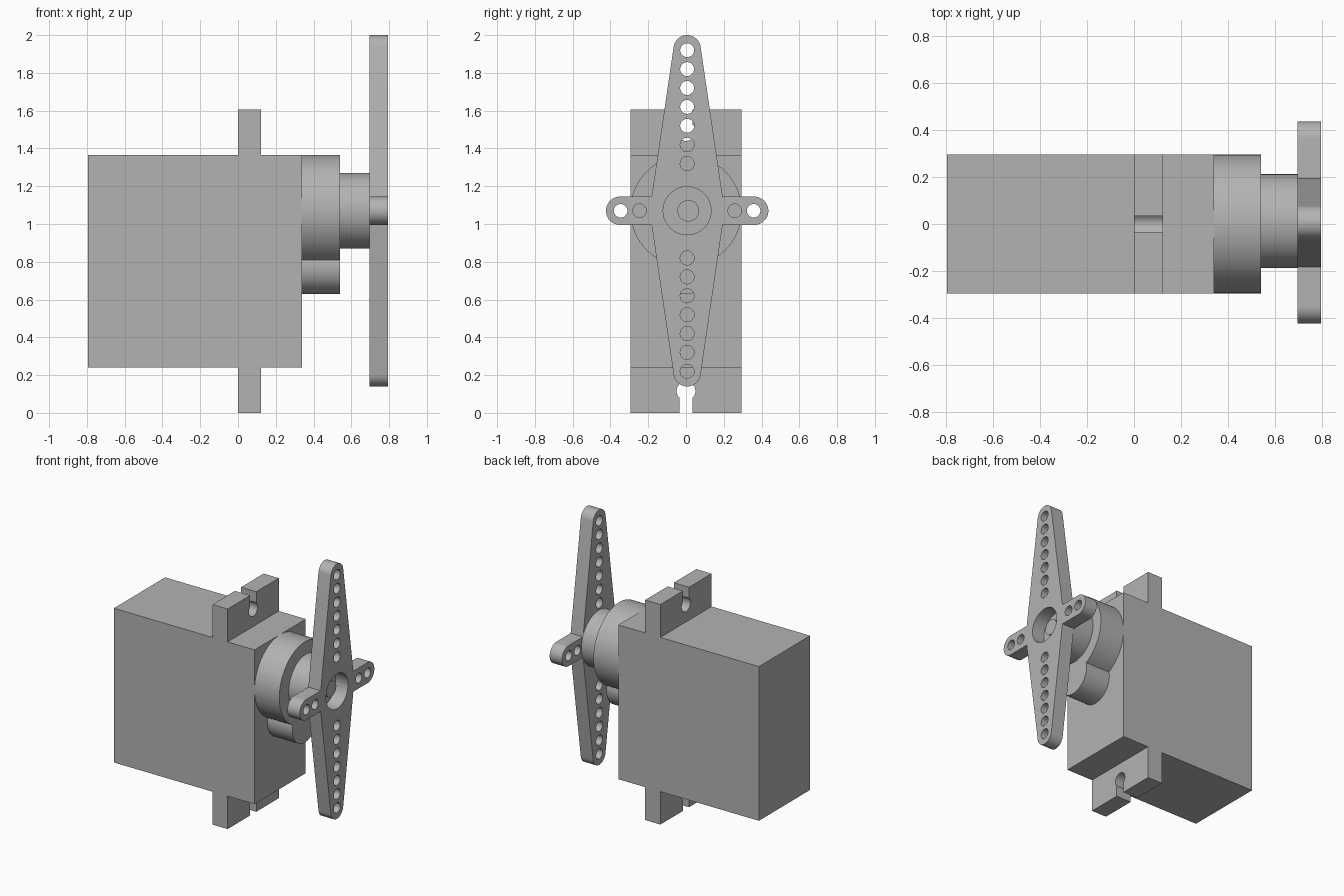
import bpy, bmesh, math
from mathutils import Matrix

if "Cube" in bpy.data.objects:
    bpy.data.objects.remove(bpy.data.objects["Cube"], do_unlink=True)

GREY = (0.45, 0.45, 0.45, 1)
mat = bpy.data.materials.new("plain grey")
mat.use_nodes = True
mat.diffuse_color = GREY
mat.node_tree.nodes["Principled BSDF"].inputs["Base Color"].default_value = GREY

AXIS_Z = 1.07   # height of the output shaft
HORN_Y = 0.012  # sideways offset of the horn

# Local x, y, z become world y, z, x
TO_SIDE = Matrix(((0, 0, 1, 0), (1, 0, 0, 0), (0, 1, 0, 0), (0, 0, 0, 1)))


def arc(cy, cz, r, start, end, n=24):
    """Points of an arc in the y-z plane, angles in degrees."""
    angles = [math.radians(start + (end - start) * i / n) for i in range(n + 1)]
    return [(cy + r * math.cos(a), cz + r * math.sin(a)) for a in angles]


def circle(cy, cz, r, n=32):
    return arc(cy, cz, r, 0, 360, n)[:-1]


def plate(name, x0, x1, outline, holes=()):
    """Extrude a y-z outline with holes from x0 to x1."""
    curve = bpy.data.curves.new(name, "CURVE")
    curve.dimensions = "2D"
    curve.fill_mode = "BOTH"
    curve.extrude = (x1 - x0) / 2
    for loop in [outline, *holes]:
        spline = curve.splines.new("POLY")
        spline.points.add(len(loop) - 1)
        for point, (y, z) in zip(spline.points, loop):
            point.co = (y, z, 0, 1)
        spline.use_cyclic_u = True
    temp = bpy.data.objects.new(name + " outline", curve)
    bpy.context.scene.collection.objects.link(temp)
    bpy.context.view_layer.update()
    graph = bpy.context.evaluated_depsgraph_get()
    mesh = bpy.data.meshes.new_from_object(temp.evaluated_get(graph))
    bpy.data.objects.remove(temp, do_unlink=True)

    # Weld caps to walls and turn the plate to face along x
    bm = bmesh.new()
    bm.from_mesh(mesh)
    bmesh.ops.remove_doubles(bm, verts=bm.verts, dist=0.0001)
    bm.transform(Matrix.Translation(((x0 + x1) / 2, 0, 0)) @ TO_SIDE)
    bmesh.ops.recalc_face_normals(bm, faces=bm.faces)
    bm.to_mesh(mesh)
    bm.free()
    mesh.name = name
    mesh.materials.clear()
    mesh.materials.append(mat)
    obj = bpy.data.objects.new(name, mesh)
    bpy.context.scene.collection.objects.link(obj)
    bpy.ops.object.select_all(action="DESELECT")
    obj.select_set(True)
    bpy.context.view_layer.objects.active = obj
    bpy.ops.object.shade_smooth_by_angle(angle=math.radians(30))
    return obj


# Motor case
W = 0.295
plate("motor_case", -0.795, 0.34, [(-W, 0.24), (W, 0.24), (W, 1.365), (-W, 1.365)])

# Mounting flange with a keyhole slot at each end
TOP = 1.605
slot, hole_r, hole_z = 0.035, 0.05, 0.115
lean = math.degrees(math.asin(slot / hole_r))
keyhole = ([(-W, 0), (-slot, 0)]
           + arc(0, hole_z, hole_r, 270 - lean, -90 + lean)
           + [(slot, 0), (W, 0)])
plate("mounting_flange", 0, 0.123, keyhole + [(-y, TOP - z) for y, z in keyhole])

# Gear housing: a large and a small round lobe joined in one outline
R, r, gap = W, 0.145, 0.295
drop = (R * R - r * r + gap * gap) / (2 * gap)
half = math.sqrt(R * R - drop * drop)
big = math.degrees(math.atan2(-drop, half))
small = math.degrees(math.atan2(gap - drop, half))
plate("gear_housing", 0.34, 0.54,
      arc(0, AXIS_Z, R, big, 180 - big, 64)
      + arc(0, AXIS_Z - gap, r, 180 - small, 360 + small, 40)[1:-1])

# Output collar and splined shaft end
plate("output_collar", 0.54, 0.695, circle(HORN_Y, AXIS_Z, 0.2, 64))
plate("output_shaft", 0.69, 0.745, circle(HORN_Y, AXIS_Z, 0.057))

# Four-armed horn: two long tapered arms, two short round arms
tip, arm, root, reach = 0.072, 0.075, 0.188, 0.43
half_outline = ([(root, -arm)]
                + arc(reach - arm, 0, arm, -90, 90)
                + [(root, arm)]
                + arc(0, 0.93 - tip, tip, 8, 172))
outline = half_outline + [(-y, -z) for y, z in half_outline]
holes = [circle(0, 0, 0.127, 48)]
for side in (-1, 1):
    holes += [circle(0, side * (0.25 + 0.1 * i), 0.037, 24) for i in range(7)]
    holes += [circle(side * y, 0, 0.036, 24) for y in (0.252, 0.352)]


def place(loop):
    return [(y + HORN_Y, z + AXIS_Z) for y, z in loop]


horn = plate("horn", 0.695, 0.795, place(outline), [place(h) for h in holes])
horn.location.y = -HORN_Y / 2
